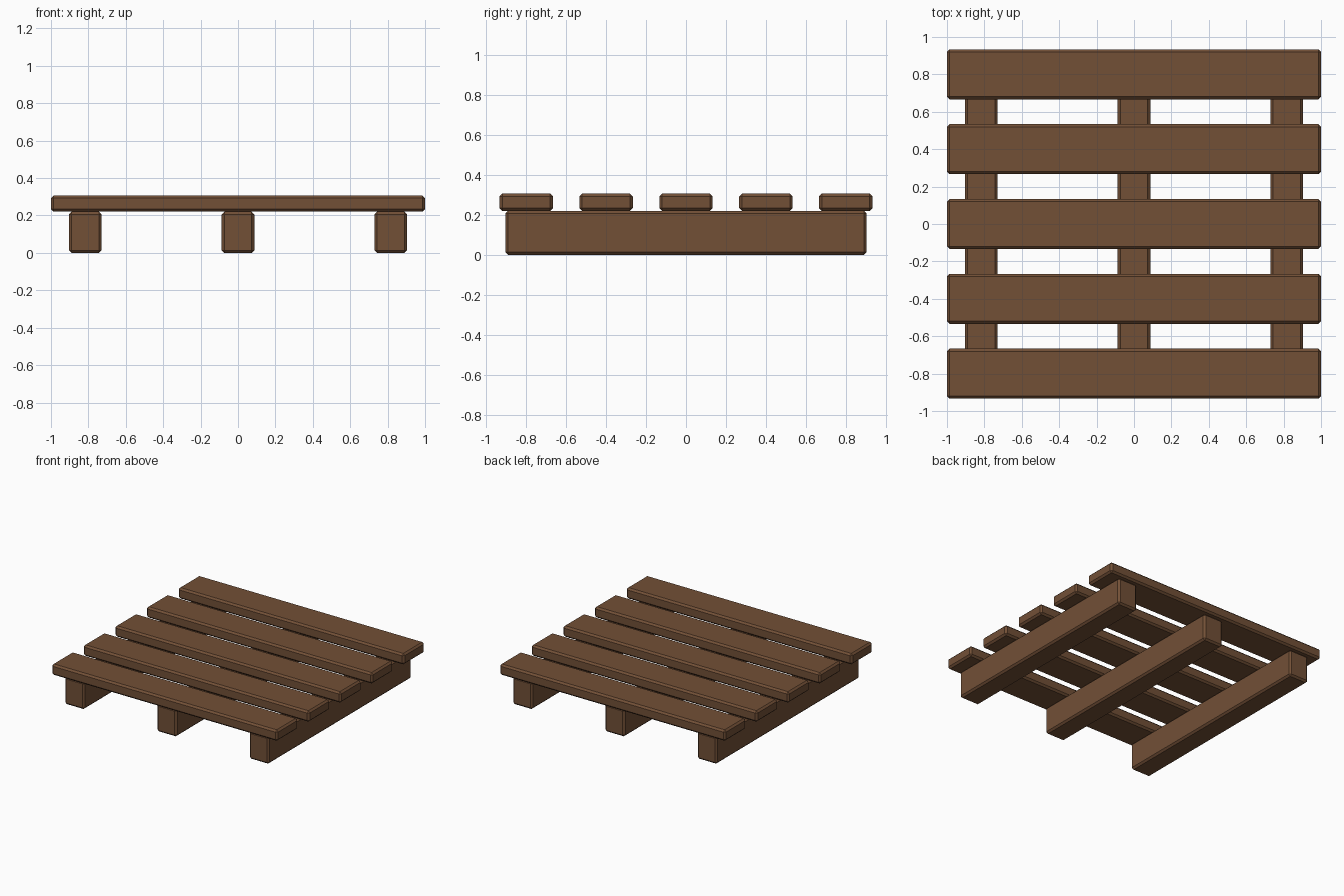
import bpy
import bmesh

if "Cube" in bpy.data.objects:
    bpy.data.objects.remove(bpy.data.objects["Cube"])

wood = bpy.data.materials.new("brown wood")
wood.diffuse_color = (0.168, 0.079, 0.037, 1.0)
wood.use_nodes = True
wood.node_tree.nodes["Principled BSDF"].inputs["Base Color"].default_value = wood.diffuse_color


def beveled_box(name, size, centre, bevel=0.014):
    """Box with a single flat chamfer on every edge."""
    mesh = bpy.data.meshes.new(name)
    bm = bmesh.new()
    bmesh.ops.create_cube(bm, size=1.0)
    bmesh.ops.scale(bm, vec=size, verts=bm.verts)
    bmesh.ops.bevel(bm, geom=bm.edges[:], offset=bevel, segments=1,
                    affect='EDGES', profile=0.5)
    bm.to_mesh(mesh)
    bm.free()
    mesh.materials.append(wood)
    obj = bpy.data.objects.new(name, mesh)
    obj.location = centre
    bpy.context.collection.objects.link(obj)
    return obj


BEAM_H = 0.22
PLANK_H = 0.087

# Three bearer beams running front to back
for i, x in enumerate((-0.817, 0.0, 0.817)):
    beveled_box(f"bearer_beam_{i + 1}", (0.174, 1.81, BEAM_H), (x, 0, BEAM_H / 2))

# Five deck planks running left to right
for i in range(5):
    beveled_box(f"deck_plank_{i + 1}", (2.0, 0.267, PLANK_H),
                (0, (i - 2) * 0.4, BEAM_H + PLANK_H / 2))
